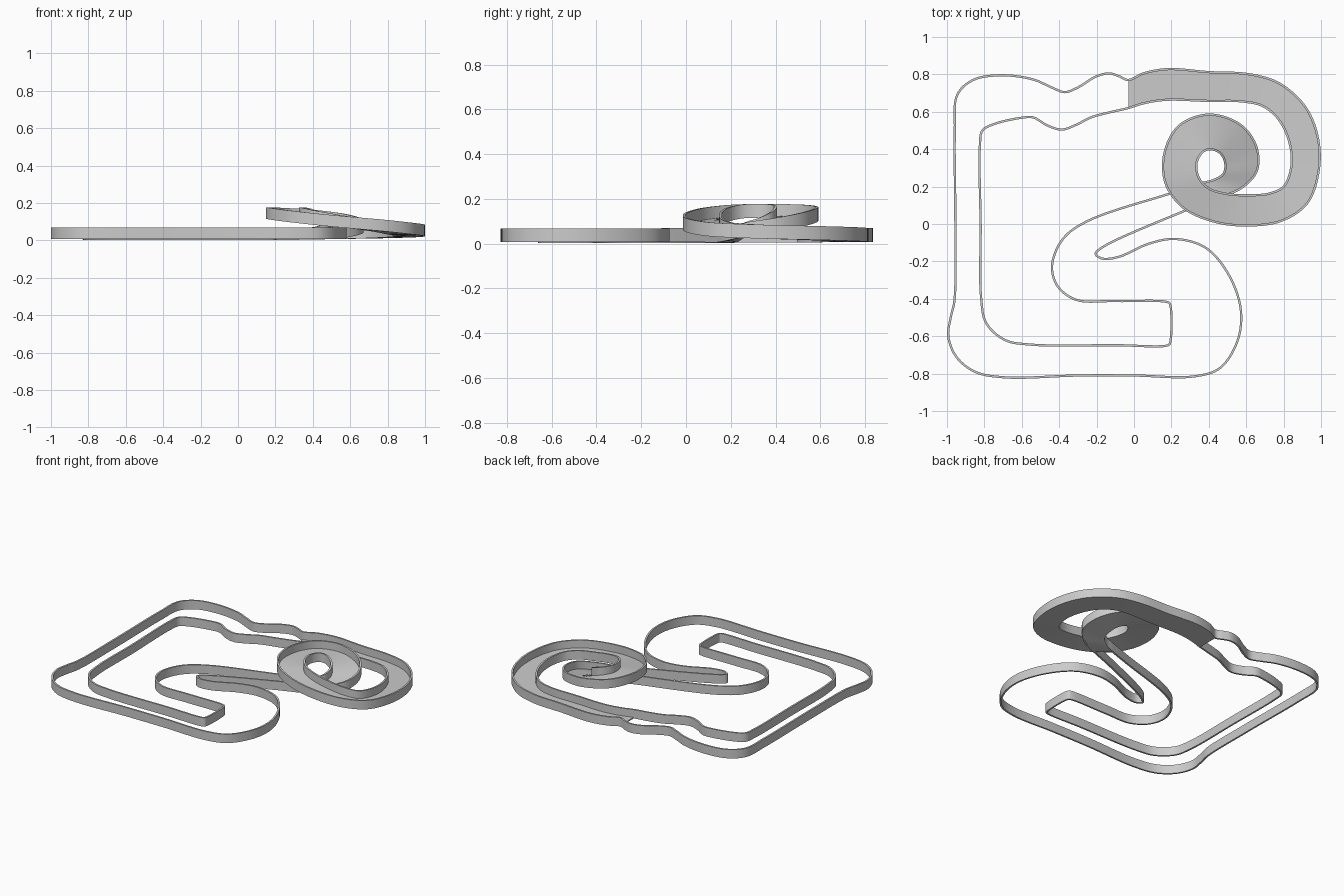
import bpy
from mathutils import Vector

STEPS = 8       # samples per control segment
HALF = 0.006    # half wall thickness
HEIGHT = 0.062

# Ramp stations: outer x, y, inner x, y, base height
RAMP = [
    (-0.03, 0.77, -0.03, 0.62, .008), (0.05, 0.805, 0.05, 0.645, .008),
    (0.18, 0.828, 0.17, 0.664, .008), (0.40, 0.812, 0.40, 0.658, .008),
    (0.62, 0.80, 0.58, 0.655, .009), (0.78, 0.75, 0.69, 0.63, .012),
    (0.92, 0.62, 0.78, 0.55, .016), (0.985, 0.45, 0.835, 0.42, .02),
    (0.985, 0.27, 0.84, 0.30, .025), (0.925, 0.11, 0.80, 0.20, .033),
    (0.79, 0.018, 0.72, 0.162, .048), (0.60, -0.008, 0.60, 0.154, .065),
    (0.42, 0.015, 0.50, 0.16, .082), (0.26, 0.09, 0.40, 0.19, .1),
    (0.168, 0.22, 0.345, 0.25, .113), (0.163, 0.38, 0.335, 0.33, .115),
    (0.24, 0.525, 0.37, 0.387, .112), (0.40, 0.585, 0.41, 0.40, .102),
    (0.57, 0.53, 0.46, 0.38, .08), (0.655, 0.41, 0.487, 0.33, .055),
    (0.655, 0.28, 0.48, 0.27, .035), (0.57, 0.19, 0.43, 0.237, .015),
    (0.45, 0.14, 0.37, 0.22, .006),
]

# Ground walls, from the ramp exit back round to the ramp start
OUTER = [(0.27, 0.07), (-0.17, -0.125), (-0.205, -0.16), (-0.17, -0.185),
         (-0.08, -0.175), (0.08, -0.105), (0.22, -0.08), (0.38, -0.125),
         (0.50, -0.26), (0.57, -0.45), (0.555, -0.62), (0.46, -0.77),
         (0.32, -0.815), (0.0, -0.81), (-0.30, -0.81), (-0.69, -0.82),
         (-0.85, -0.79), (-0.95, -0.71), (-0.993, -0.60), (-0.98, -0.50),
         (-0.96, -0.41), (-0.955, 0.0), (-0.958, 0.50), (-0.945, 0.69),
         (-0.86, 0.77), (-0.71, 0.795), (-0.54, 0.773), (-0.44, 0.73),
         (-0.37, 0.705), (-0.30, 0.73), (-0.20, 0.79), (-0.13, 0.805),
         (-0.08, 0.79)]
INNER = [(0.20, 0.165), (-0.25, 0.015), (-0.38, -0.08), (-0.438, -0.22),
         (-0.41, -0.33), (-0.31, -0.405), (-0.10, -0.412), (0.18, -0.418),
         (0.193, -0.43), (0.193, -0.635), (0.183, -0.648), (-0.10, -0.648),
         (-0.55, -0.645), (-0.69, -0.62), (-0.79, -0.53), (-0.817, -0.40),
         (-0.82, 0.0), (-0.824, 0.42), (-0.81, 0.50), (-0.74, 0.537),
         (-0.60, 0.568), (-0.54, 0.57), (-0.46, 0.525), (-0.385, 0.505),
         (-0.31, 0.53), (-0.23, 0.57), (-0.13, 0.597)]


def smooth_loop(ctrl):
    """Closed centripetal Catmull-Rom through the control points."""
    out, n = [], len(ctrl)
    for i in range(n):
        p0, p1, p2, p3 = (ctrl[(i + k) % n] for k in (-1, 0, 1, 2))
        t1 = (p1 - p0).length ** .5
        t2 = t1 + (p2 - p1).length ** .5
        t3 = t2 + (p3 - p2).length ** .5
        for s in range(STEPS):
            t = t1 + (t2 - t1) * s / STEPS
            a1 = p0.lerp(p1, t / t1)
            a2 = p1.lerp(p2, (t - t1) / (t2 - t1))
            a3 = p2.lerp(p3, (t - t2) / (t3 - t2))
            b1 = a1.lerp(a2, t / t2)
            b2 = a2.lerp(a3, (t - t1) / (t3 - t1))
            out.append(b1.lerp(b2, (t - t1) / (t2 - t1)))
    return out


def sweep(name, rings, closed):
    """Skin four-cornered rings into a solid strip."""
    verts = [v for r in rings for v in r]
    n = len(rings)
    faces = []
    for i in range(n if closed else n - 1):
        a, b = 4 * i, 4 * ((i + 1) % n)
        faces += [(a + k, a + (k + 1) % 4, b + (k + 1) % 4, b + k) for k in range(4)]
    if not closed:
        faces += [(3, 2, 1, 0), tuple(4 * (n - 1) + k for k in range(4))]
    me = bpy.data.meshes.new(name)
    me.from_pydata(verts, [], faces)
    ob = bpy.data.objects.new(name, me)
    bpy.context.collection.objects.link(ob)
    bpy.ops.object.select_all(action='DESELECT')
    ob.select_set(True)
    bpy.context.view_layer.objects.active = ob
    bpy.ops.object.mode_set(mode='EDIT')
    bpy.ops.mesh.select_all(action='SELECT')
    bpy.ops.mesh.normals_make_consistent(inside=False)
    bpy.ops.object.mode_set(mode='OBJECT')
    bpy.ops.object.shade_smooth_by_angle()


def wall(name, path):
    up, rings, n = Vector((0, 0, HEIGHT)), [], len(path)
    for i, p in enumerate(path):
        d = path[(i + 1) % n] - path[i - 1]
        side = Vector((-d.y, d.x, 0)).normalized() * HALF
        rings.append((p - side, p + side, p + side + up, p - side + up))
    sweep(name, rings, True)


# Two continuous boundary walls
outer = smooth_loop([Vector((r[0], r[1], r[4])) for r in RAMP]
                    + [Vector((x, y, .007)) for x, y in OUTER])
inner = smooth_loop([Vector((r[2], r[3], r[4])) for r in RAMP]
                    + [Vector((x, y, 0.003 if y < 0.2 else .006)) for x, y in INNER])
for path in (outer, inner):
    for p in path:
        p.z = max(p.z, 0)
wall("outer_wall", outer)
wall("inner_wall", inner)

# Sloped floor between the walls on the spiral ramp
thick = Vector((0, 0, 0.008))
count = (len(RAMP) - 1) * STEPS + 1
sweep("ramp_floor", [(a, b, b + thick, a + thick)
                     for a, b in zip(outer[:count], inner[:count])], False)
